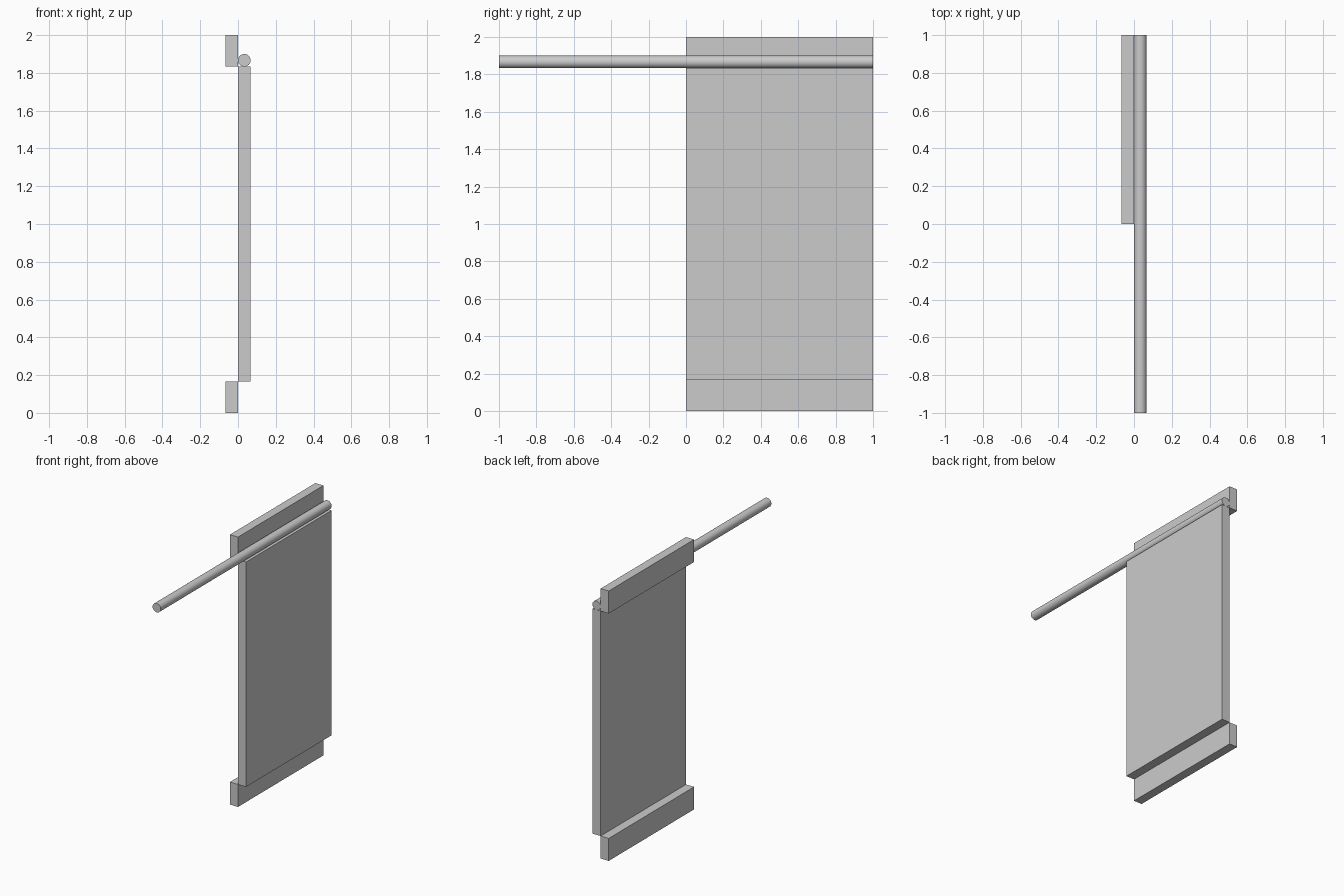
import bpy
import math

cube = bpy.data.objects.get("Cube")
if cube:
    bpy.data.objects.remove(cube, do_unlink=True)

THICK = 0.0667   # board thickness and rod diameter
RAIL = 0.1667    # rail height

grey = bpy.data.materials.new("light_grey")
grey.use_nodes = True
colour = (0.6, 0.6, 0.6, 1.0)
grey.diffuse_color = colour
grey.node_tree.nodes["Principled BSDF"].inputs["Base Color"].default_value = colour


def board(name, x0, x1, z0, z1):
    """Upright board filling the back half of the depth."""
    bpy.ops.mesh.primitive_cube_add(size=1, location=((x0 + x1) / 2, 0.5, (z0 + z1) / 2))
    ob = bpy.context.object
    ob.name = name
    ob.scale = (x1 - x0, 1, z1 - z0)
    bpy.ops.object.transform_apply(location=False, rotation=False, scale=True)
    ob.data.materials.append(grey)


# Rails behind the panel, and the panel between them
board("bottom_rail", -THICK, 0, 0, RAIL)
board("top_rail", -THICK, 0, 2 - RAIL, 2)
board("panel", 0, THICK, RAIL, 2 - RAIL)

# Long rod resting on the panel's top edge
bpy.ops.mesh.primitive_cylinder_add(
    vertices=48, radius=THICK / 2, depth=2,
    location=(THICK / 2, 0, 2 - RAIL + THICK / 2), rotation=(math.pi / 2, 0, 0))
rod = bpy.context.object
rod.name = "rod"
rod.data.materials.append(grey)
bpy.ops.object.shade_smooth_by_angle(angle=math.radians(30))
